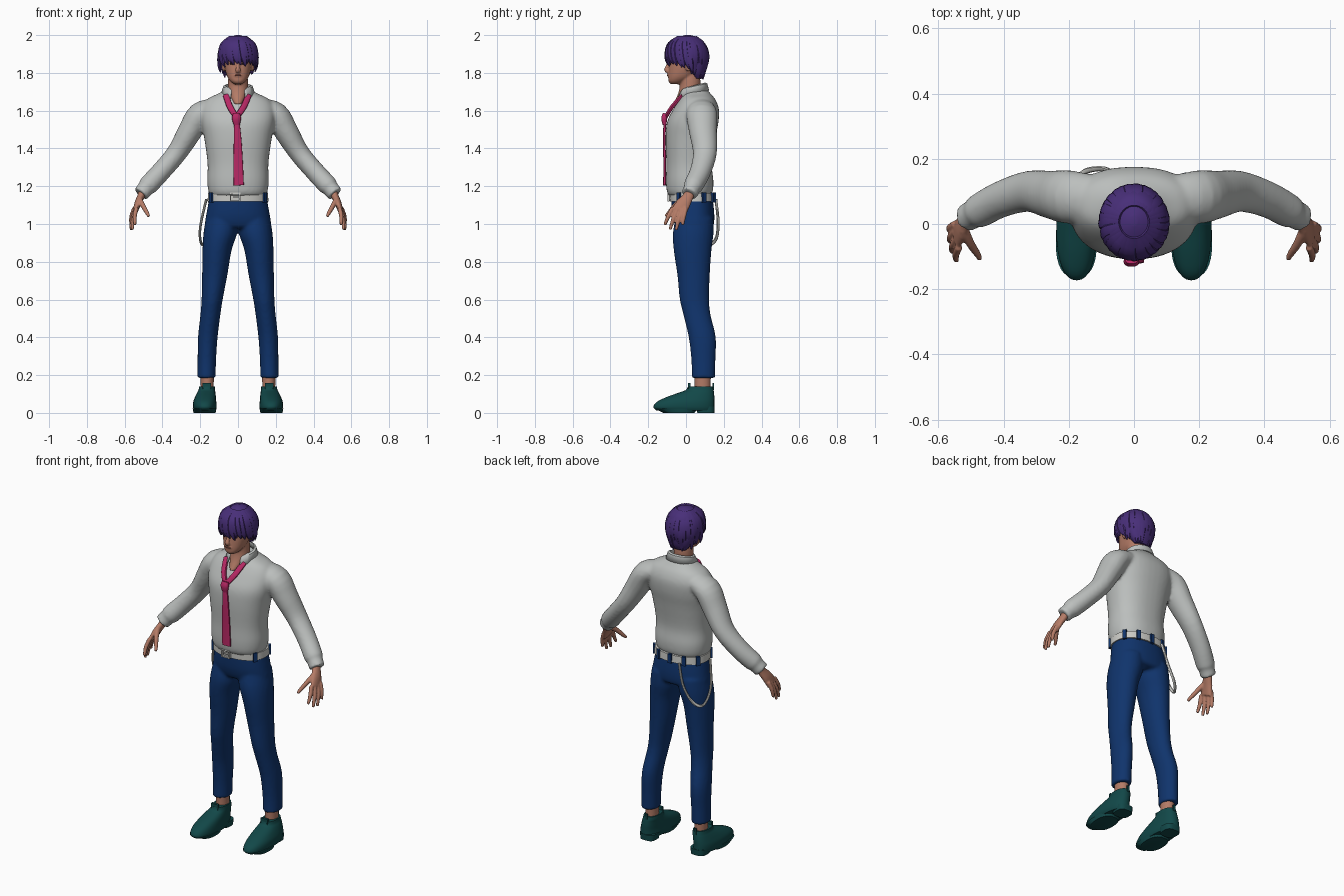
import bpy, bmesh, math, random
from mathutils import Vector, Matrix

random.seed(4)


def material(name, rgb):
    m = bpy.data.materials.new(name)
    m.diffuse_color = (*rgb, 1)
    return m


SHIRT = material("shirt grey", (0.50, 0.52, 0.51))
BELT = material("belt white", (0.60, 0.60, 0.57))
NAVY = material("trouser navy", (0.005, 0.034, 0.15))
HAIR = material("hair purple", (0.065, 0.028, 0.19))
SKIN = material("skin", (0.46, 0.20, 0.135))
SHOE = material("shoe teal", (0.006, 0.065, 0.066))
TIE = material("tie pink", (0.48, 0.022, 0.13))
DARK = material("eye dark", (0.03, 0.015, 0.02))
LIP = material("lip", (0.27, 0.09, 0.07))


def level(z, y0, y1, rx, x=0.0):
    """Horizontal ring spanning y0..y1."""
    return (x, (y0 + y1) / 2, z, rx, (y1 - y0) / 2)


def smooth_path(pts, steps):
    """Catmull-Rom interpolation of positions and radii."""
    out = []
    for i in range(len(pts) - 1):
        a, b, c, d = (pts[max(0, min(len(pts) - 1, i + k))] for k in (-1, 0, 1, 2))
        for s in range(steps):
            t = s / steps
            out.append([0.5 * (2 * q + (r - p) * t + (2 * p - 5 * q + 4 * r - w) * t * t
                               + (3 * q - p - 3 * r + w) * t ** 3) for p, q, r, w in zip(a, b, c, d)])
    return out + [list(pts[-1])]


def tube(bm, pts, n=24, p=2.0, steps=4, ref=(0, 1, 0), flat=False, mirror=False):
    """Capped skin through points (x, y, z, width radius, radius along ref)."""
    path = smooth_path(pts, steps)
    for side in ((1, -1) if mirror else (1,)):
        rings = []
        for i, (x, y, z, rx, ry) in enumerate(path):
            lo, hi = path[max(i - 1, 0)], path[min(i + 1, len(path) - 1)]
            t = Vector((0, 0, 1)) if flat else (Vector(hi[:3]) - Vector(lo[:3])).normalized()
            u = Vector(ref)
            u = (u - t * u.dot(t)).normalized()
            v = t.cross(u)
            ring = []
            for k in range(n):
                a = 2 * math.pi * k / n
                c, s = math.cos(a), math.sin(a)
                q = Vector((x, y, z)) + u * ry * math.copysign(abs(c) ** (2 / p), c) \
                    + v * rx * math.copysign(abs(s) ** (2 / p), s)
                ring.append(bm.verts.new((q.x * side, q.y, q.z)))
            rings.append(ring)
        for r0, r1 in zip(rings, rings[1:]):
            for k in range(n):
                bm.faces.new((r0[k], r0[(k + 1) % n], r1[(k + 1) % n], r1[k]))
        bm.faces.new(rings[0])
        bm.faces.new(rings[-1])


def box(bm, centre, size, turn=0.0):
    m = Matrix.Translation(centre) @ Matrix.Rotation(turn, 4, 'Z') @ Matrix.Diagonal((*size, 1))
    bmesh.ops.create_cube(bm, size=1, matrix=m)


def ball(bm, centre, radii):
    m = Matrix.Translation(centre) @ Matrix.Diagonal((*radii, 1))
    bmesh.ops.create_uvsphere(bm, u_segments=16, v_segments=10, radius=1, matrix=m)


def make(name, bm, mat, voxel=0, relax=4, angle=40):
    """Finish a part; voxel > 0 fuses its overlapping pieces smoothly."""
    bmesh.ops.recalc_face_normals(bm, faces=bm.faces)
    me = bpy.data.meshes.new(name)
    bm.to_mesh(me)
    bm.free()
    ob = bpy.data.objects.new(name, me)
    bpy.context.collection.objects.link(ob)
    me.materials.append(mat)
    bpy.ops.object.select_all(action='DESELECT')
    ob.select_set(True)
    bpy.context.view_layer.objects.active = ob
    bpy.ops.object.shade_smooth_by_angle(angle=math.radians(angle))
    if voxel:
        r = ob.modifiers.new("fuse", 'REMESH')
        r.mode, r.voxel_size, r.use_smooth_shade = 'VOXEL', voxel, True
        s = ob.modifiers.new("relax", 'SMOOTH')
        s.factor, s.iterations = 0.5, relax
    return ob


# Shirt: torso and sleeves fused
bm = bmesh.new()
tube(bm, [level(1.15, -.09, .13, .147), level(1.175, -.102, .142, .157), level(1.23, -.106, .145, .163),
          level(1.32, -.104, .137, .161), level(1.45, -.108, .155, .178), level(1.54, -.1, .172, .195),
          level(1.61, -.066, .174, .195), level(1.66, -.035, .155, .165), level(1.69, -.015, .13, .105),
          level(1.71, 0, .115, .07)], n=40, p=2.3, flat=True)
tube(bm, [(.12, .08, 1.615, .05, .07), (.20, .083, 1.58, .066, .082), (.255, .09, 1.49, .064, .074),
          (.325, .10, 1.375, .054, .063), (.41, .075, 1.275, .052, .056), (.475, .04, 1.205, .052, .052),
          (.488, .033, 1.19, .044, .045), (.515, .018, 1.158, .044, .043)], mirror=True)
make("shirt", bm, SHIRT, .009, 5)

# Trousers: pelvis and legs fused
bm = bmesh.new()
tube(bm, [level(1.145, -.078, .14, .15), level(1.05, -.073, .15, .168), level(.99, -.055, .145, .172),
          level(.975, -.03, .12, .12)], n=40, p=2.3, flat=True)
tube(bm, [(.085, .045, 1.03, .085, .1), (.094, .038, .95, .089, .108), (.111, .035, .86, .077, .1),
          (.123, .04, .73, .067, .086), (.137, .045, .6, .056, .078), (.146, .058, .52, .053, .072),
          (.16, .086, .4, .052, .072), (.165, .092, .28, .049, .064), (.167, .092, .185, .049, .062)],
     flat=True, mirror=True)
make("trousers", bm, NAVY, .009, 4)

# Belt, buckle, loops and hanging strap
bm = bmesh.new()
tube(bm, [level(1.12, -.086, .152, .161), level(1.163, -.088, .15, .159)], n=48, p=2.3, steps=1, flat=True)
for dx, dz, sx, sz in ((0, .02, .056, .007), (0, -.02, .056, .007), (.025, 0, .007, .046),
                       (-.025, 0, .007, .046), (.004, 0, .03, .006)):
    box(bm, (-.015 + dx, -.093, 1.142 + dz), (sx, .012, sz))
make("belt", bm, BELT)
bm = bmesh.new()
for deg in (28, 62, 90, 118, 152, 212, 328):
    a = math.radians(deg)
    c, s = math.cos(a), math.sin(a)
    box(bm, (.163 * math.copysign(abs(c) ** .87, c), .032 + .121 * math.copysign(abs(s) ** .87, s), 1.141),
        (.014, .022, .054), math.atan2(s / .121, c / .163))
make("belt_loops", bm, NAVY)
bm = bmesh.new()
tube(bm, [(-.065, .158, 1.13, .008, .007), (-.10, .17, 1.01, .008, .007), (-.155, .158, .92, .009, .007),
          (-.193, .11, .895, .009, .007), (-.2, .05, .98, .008, .007), (-.168, .01, 1.13, .008, .007)],
     n=8, steps=8, ref=(1, .3, .2))
make("hip_strap", bm, BELT)

# Collar: open folded band with two wings
bm = bmesh.new()
rows = []
for i in range(33):
    a = math.radians(-155 + 310 * i / 32)
    front = (1 - math.cos(a)) / 2
    wing = max(0, abs(math.degrees(a)) - 95) / 60
    row = []
    for r, dz in ((.92, -.02), (.96, .004), (1.08, 0), (1.24 + .1 * wing, -.036 - .014 * wing)):
        row.append(bm.verts.new((.07 * r * math.sin(a), .043 + .062 * r * math.cos(a) - .012 * wing * (r > 1.1),
                                 1.742 - .03 * front + dz)))
    rows.append(row)
for r0, r1 in zip(rows, rows[1:]):
    for k in range(3):
        bm.faces.new((r0[k], r0[k + 1], r1[k + 1], r1[k]))
solid = make("collar", bm, SHIRT).modifiers.new("cloth", 'SOLIDIFY')
solid.thickness, solid.offset = .006, 0

# Tie: two loose straps, knot and blade
bm = bmesh.new()
for end in ((-.064, -.02), (.056, -.02)):
    tube(bm, [(end[0], end[1], 1.682, .016, .008), (end[0] * .6 - .004, -.074, 1.62, .016, .009),
              (-.008, -.108, 1.565, .014, .009)], n=12, p=3)
tube(bm, [(-.008, -.11, 1.585, .018, .012), (-.008, -.115, 1.56, .024, .016), (-.006, -.114, 1.525, .016, .01)],
     n=16, p=2.5)
tube(bm, [(-.006, -.112, 1.54, .014, .007), (-.002, -.115, 1.45, .02, .007), (.001, -.113, 1.32, .025, .007),
          (.004, -.114, 1.205, .027, .007)], n=16, p=4)
make("tie", bm, TIE)

# Head, neck, nose and ears fused
bm = bmesh.new()
tube(bm, [level(1.74, -.08, -.03, .02), level(1.755, -.092, 0, .04), level(1.78, -.094, .04, .057),
          level(1.82, -.092, .075, .069), level(1.86, -.089, .095, .075), level(1.91, -.088, .1, .077),
          level(1.95, -.07, .088, .066), level(1.98, -.03, .05, .03)], n=32, p=2.2, flat=True)
tube(bm, [(0, -.04, 1.635, .02, .028), (0, .01, 1.69, .05, .052), (0, .022, 1.74, .053, .055),
          (0, .015, 1.80, .05, .055)], flat=True)
tube(bm, [(0, -.086, 1.865, .008, .008), (0, -.098, 1.835, .01, .01), (0, -.104, 1.815, .015, .012),
          (0, -.092, 1.803, .012, .008)], n=12)
ball(bm, (0, -.091, 1.787), (.022, .008, .009))
for s in (1, -1):
    ball(bm, (s * .077, .012, 1.835), (.009, .017, .028))
make("head", bm, SKIN, .005, 2)

# Eyes, brows and mouth as thin plates
bm = bmesh.new()
for s in (1, -1):
    ball(bm, (s * .031, -.0835, 1.848), (.014, .006, .005))
    ball(bm, (s * .032, -.0835, 1.866), (.019, .007, .004))
make("eyes", bm, DARK)
bm = bmesh.new()
ball(bm, (0, -.0965, 1.787), (.02, .005, .004))
make("mouth", bm, LIP)

# Hair: cap plus tapering locks swept around the head
bm = bmesh.new()
tube(bm, [level(1.77, .045, .085, .045), level(1.80, .02, .102, .068), level(1.84, -.005, .112, .084),
          level(1.875, -.055, .115, .094), level(1.90, -.098, .115, .098), level(1.94, -.092, .108, .093),
          level(1.975, -.062, .085, .067), level(1.992, -.03, .05, .035), level(2.0, -.005, .025, .01)],
     n=32, flat=True)
for i in range(30):
    deg = 12 * i + random.uniform(-3, 3)
    a = math.radians(deg)
    front = -math.sin(a)
    tip = 1.775 + .05 * max(0, min(1, front + .75)) + .022 * max(0, front) + random.uniform(-.012, .014)
    pts = []
    for f, rad, w in ((0, .42, .014), (.3, .86, .02), (.6, 1.0, .02), (.85, .99, .014), (1, .93, .003)):
        b = a + .3 * f * f * (1 if front > 0 else .3)
        if front < -.1 and f > .8:
            rad -= .14
        pts.append((.1 * rad * math.cos(b), .006 + .11 * rad * math.sin(b),
                    1.988 - (1.988 - tip) * f ** 1.25, w, .009 if f < 1 else .003))
    tube(bm, pts, n=8, steps=3, ref=(math.cos(a), math.sin(a), .3))
make("hair", bm, HAIR, angle=35)

# Hands: palm, four fingers and thumb fused
bm = bmesh.new()
tube(bm, [(.5, .026, 1.185, .024, .027), (.512, .014, 1.15, .02, .028), (.53, -.012, 1.11, .018, .037),
          (.543, -.035, 1.07, .014, .042)], n=20, mirror=True)
for k, (base, tip) in enumerate((((.537, -.07, 1.085), (.545, -.113, .995)), ((.543, -.047, 1.075), (.559, -.085, .97)),
                                 ((.547, -.022, 1.075), (.566, -.053, .968)), ((.548, 0, 1.085), (.568, -.018, .995)))):
    mid = [(p + q) / 2 for p, q in zip(base, tip)]
    tube(bm, [(*base, .012, .012), (mid[0] + .006, mid[1] - .002, mid[2], .0115, .0115), (*tip, .008, .008)],
         n=12, mirror=True)
tube(bm, [(.522, -.015, 1.135, .014, .016), (.502, -.06, 1.095, .013, .014), (.482, -.09, 1.06, .011, .011),
          (.472, -.108, 1.04, .008, .008)], n=12, mirror=True)
make("hands", bm, SKIN, .005, 2)

# Ankles
bm = bmesh.new()
tube(bm, [(.163, .088, .08, .036, .044), (.163, .088, .13, .034, .042), (.163, .088, .21, .036, .044)],
     flat=True, mirror=True)
make("ankles", bm, SKIN)

# Shoes: upper, then soles with heel blocks and pull tabs
bm = bmesh.new()
tube(bm, [level(.012, -.155, .146, .056, .175), level(.03, -.173, .15, .062, .176), level(.058, -.155, .15, .061, .176),
          level(.085, -.1, .15, .055, .172), level(.108, -.035, .148, .048, .168), level(.122, .0, .146, .044, .165),
          level(.14, .01, .142, .041, .164)], n=32, p=2.3, flat=True, mirror=True)
for s in (1, -1):
    box(bm, (s * .164, .143, .14), (.014, .008, .036))
    box(bm, (s * .165, .018, .135), (.045, .014, .045))
make("shoes", bm, SHOE, angle=50)
bm = bmesh.new()
tube(bm, [level(0, -.12, .045, .058, .177), level(.022, -.165, .06, .063, .177)], n=32, p=2.5, steps=1,
     flat=True, mirror=True)
tube(bm, [level(0, .06, .15, .046, .168), level(.035, .05, .152, .049, .168)], n=32, p=3, steps=1,
     flat=True, mirror=True)
make("shoe_soles", bm, SHOE)
